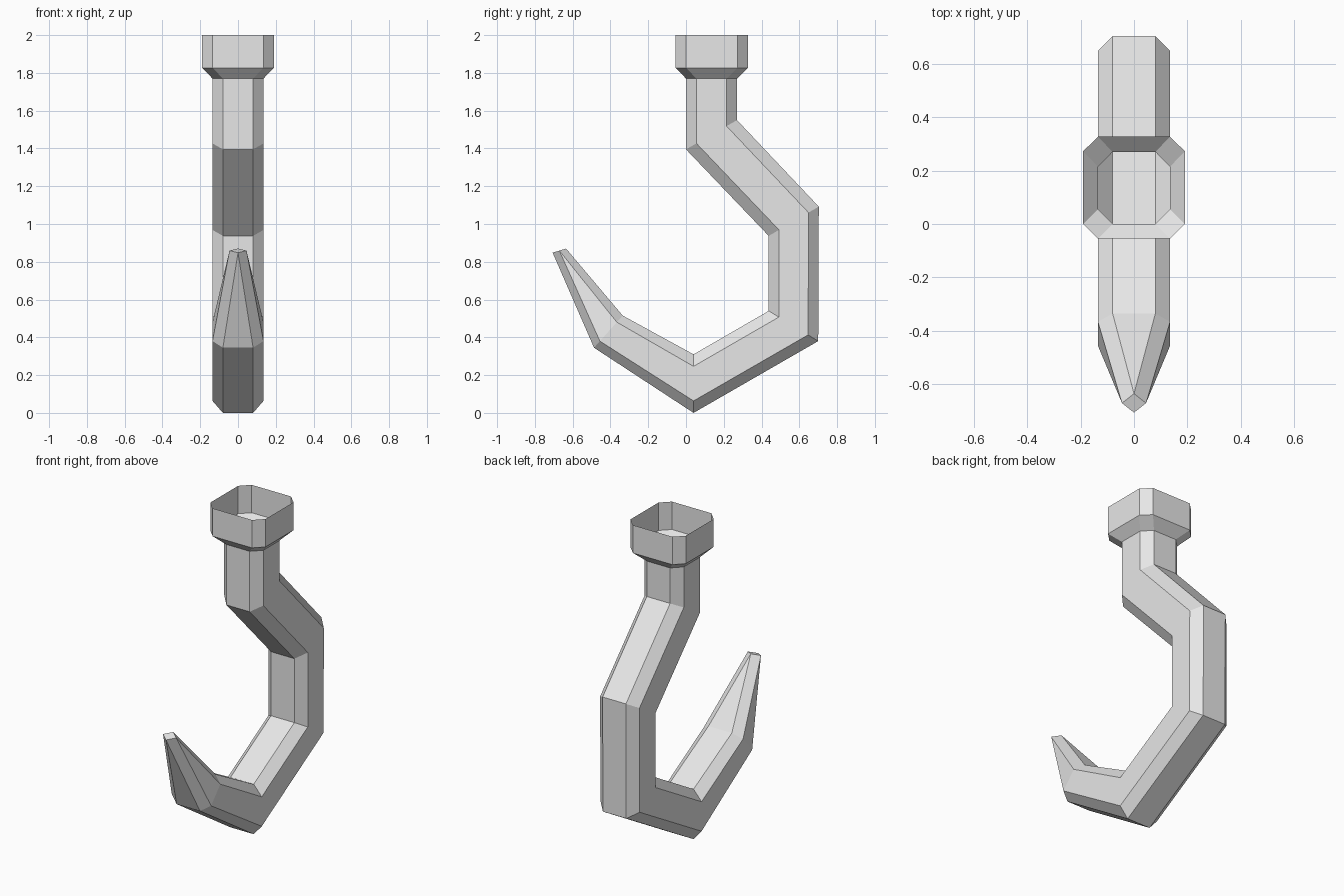
import bpy
import bmesh
from mathutils import Vector

cube = bpy.data.objects.get("Cube")
if cube:
    bpy.data.objects.remove(cube, do_unlink=True)

# Plain grey metal
grey = bpy.data.materials.new("grey metal")
grey.use_nodes = True
colour = (0.8, 0.8, 0.8, 1)
grey.diffuse_color = colour
grey.node_tree.nodes["Principled BSDF"].inputs["Base Color"].default_value = colour


def ring(bm, inner, outer, half, flat, cut):
    """Chamfered square section between two (y, z) points; cut is the chamfer fraction."""
    a, b = Vector((0, *inner)), Vector((0, *outer))
    spots = [(flat, 0), (half, cut), (half, 1 - cut), (flat, 1),
             (-flat, 1), (-half, 1 - cut), (-half, cut), (-flat, 0)]
    return [bm.verts.new(a.lerp(b, t) + Vector((x, 0, 0))) for x, t in spots]


def loft(name, sections, cap_end=False):
    """Skin a run of sections into one flat-shaded shell, open at the start."""
    bm = bmesh.new()
    rings = [ring(bm, *s) for s in sections]
    for r, s in zip(rings, rings[1:]):
        for i in range(len(r)):
            j = (i + 1) % len(r)
            bm.faces.new((r[i], r[j], s[j], s[i]))
    if cap_end:
        bm.faces.new(rings[-1])
    bmesh.ops.remove_doubles(bm, verts=bm.verts, dist=0.0005)
    bmesh.ops.recalc_face_normals(bm, faces=bm.faces)
    mesh = bpy.data.meshes.new(name)
    bm.to_mesh(mesh)
    bm.free()
    mesh.materials.append(grey)
    obj = bpy.data.objects.new(name, mesh)
    bpy.context.collection.objects.link(obj)
    return obj


HALF, FLAT, CUT = 0.135, 0.08, 0.205
WIDE = (0.19, 0.135, 0.143)
neck = ((0.0, 1.77), (0.27, 1.77), HALF, FLAT, CUT)

# Open socket collar, flaring out from the neck
loft("socket_collar", [
    ((-0.055, 2.0), (0.327, 2.0), *WIDE),
    ((-0.055, 1.827), (0.327, 1.827), *WIDE),
    neck,
])

# Bent hook: inner and outer corner of each mitred joint
joints = [
    ((0.0, 1.395), (0.27, 1.55)),
    ((0.438, 0.937), (0.703, 1.092)),
    ((0.438, 0.54), (0.70, 0.38)),
    ((0.04, 0.31), (0.04, 0.0)),
    ((-0.335, 0.515), (-0.487, 0.345)),
]
bends = [(a, b, HALF, FLAT, CUT) for a, b in joints]

# The tip narrows to a small diamond
tip = ((-0.635, 0.87), (-0.706, 0.848), 0.045, 0.0, 0.5)
loft("hook", [neck] + bends + [tip], cap_end=True)
